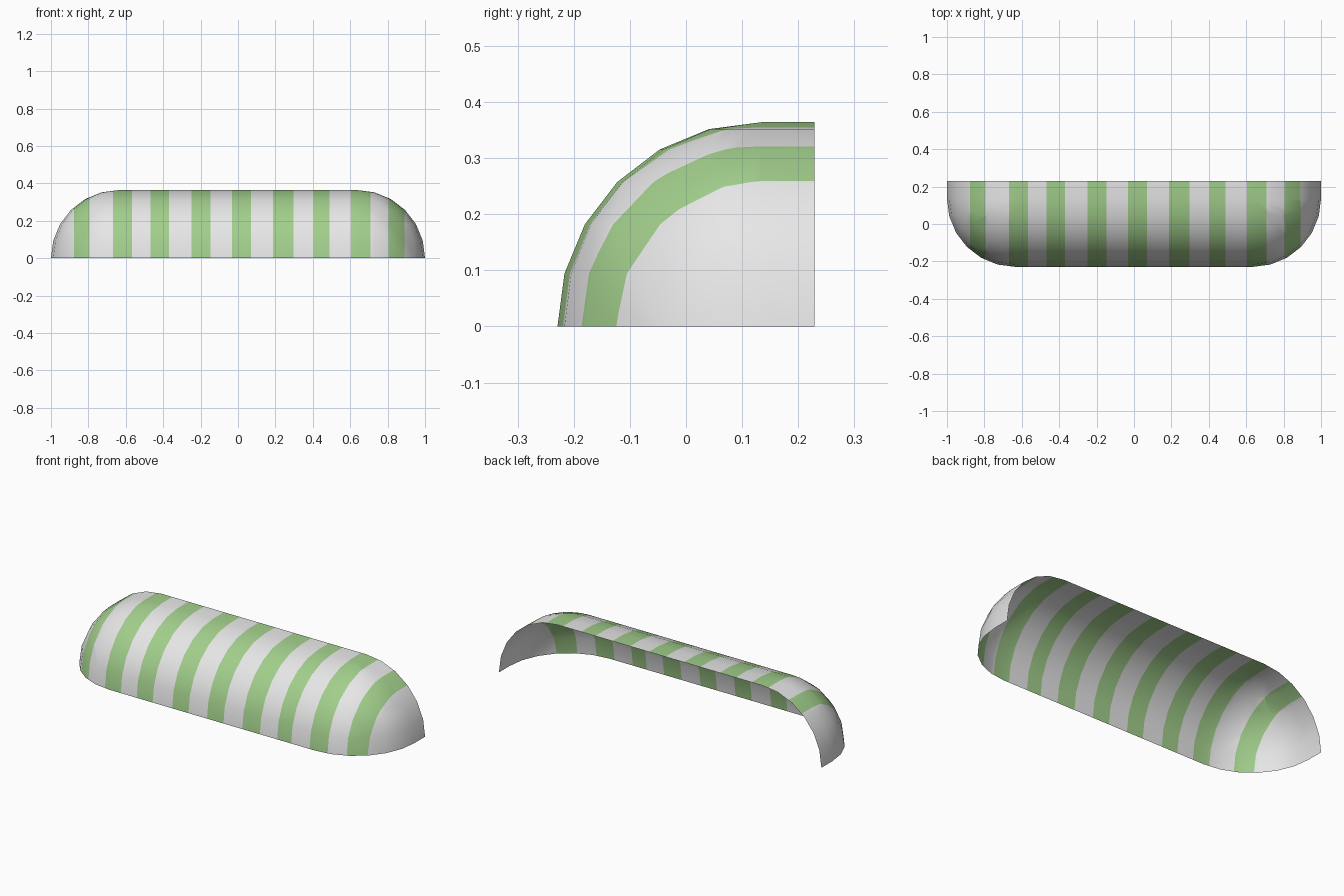
import bpy, bmesh, math

if "Cube" in bpy.data.objects:
    bpy.data.objects.remove(bpy.data.objects["Cube"])

R = 0.364            # radius of the rounded front and ends
CX, CY = 0.636, 0.135  # centres of the end curves
BACK = 0.229         # open wall side
STEPS = 6            # segments per quarter turn

# Left and right edge of each painted stripe
STRIPES = [(-0.877, -0.795), (-0.668, -0.567), (-0.468, -0.369),
           (-0.248, -0.147), (-0.032, 0.070), (0.187, 0.296),
           (0.403, 0.490), (0.604, 0.709), (0.804, 0.891)]


def material(name, rgb):
    m = bpy.data.materials.new(name)
    m.diffuse_color = (*rgb, 1)
    m.use_nodes = True
    m.node_tree.nodes["Principled BSDF"].inputs["Base Color"].default_value = m.diffuse_color
    return m


# Plan path: left wall edge, round the front, to the right wall edge
path = [(-CX, BACK, math.pi)]
for side, start in ((-CX, math.pi), (CX, 1.5 * math.pi)):
    for i in range(STEPS + 1):
        path.append((side, CY, start + i * math.pi / 2 / STEPS))
path.append((CX, BACK, 2 * math.pi))

# Sweep the quarter-round profile along the path
bm = bmesh.new()
rings = []
for x, y, a in path:
    ring = []
    for j in range(STEPS + 1):
        t = j * math.pi / 2 / STEPS
        r = R * math.cos(t)
        ring.append(bm.verts.new((x + r * math.cos(a), y + r * math.sin(a),
                                  R * math.sin(t))))
    rings.append(ring)
for a, b in zip(rings, rings[1:]):
    for j in range(STEPS):
        bm.faces.new((a[j], b[j], b[j + 1], a[j + 1]))

# Flat strip on top that reaches the wall
bm.faces.new((rings[0][-1], rings[1][-1], rings[-2][-1], rings[-1][-1]))
bmesh.ops.remove_doubles(bm, verts=bm.verts, dist=1e-5)

# Cut the canopy at every stripe edge and colour the stripes
for edge in [e for s in STRIPES for e in s]:
    bmesh.ops.bisect_plane(bm, geom=bm.verts[:] + bm.edges[:] + bm.faces[:],
                           dist=1e-6, plane_co=(edge, 0, 0), plane_no=(1, 0, 0))
for f in bm.faces:
    x = f.calc_center_median().x
    f.material_index = int(any(lo < x < hi for lo, hi in STRIPES))
    f.smooth = True

mesh = bpy.data.meshes.new("awning_canopy")
bm.to_mesh(mesh)
bm.free()
mesh.materials.append(material("off_white_fabric", (0.8, 0.8, 0.8)))
mesh.materials.append(material("green_stripe", (0.36, 0.62, 0.26)))
canopy = bpy.data.objects.new("awning_canopy", mesh)
bpy.context.collection.objects.link(canopy)
